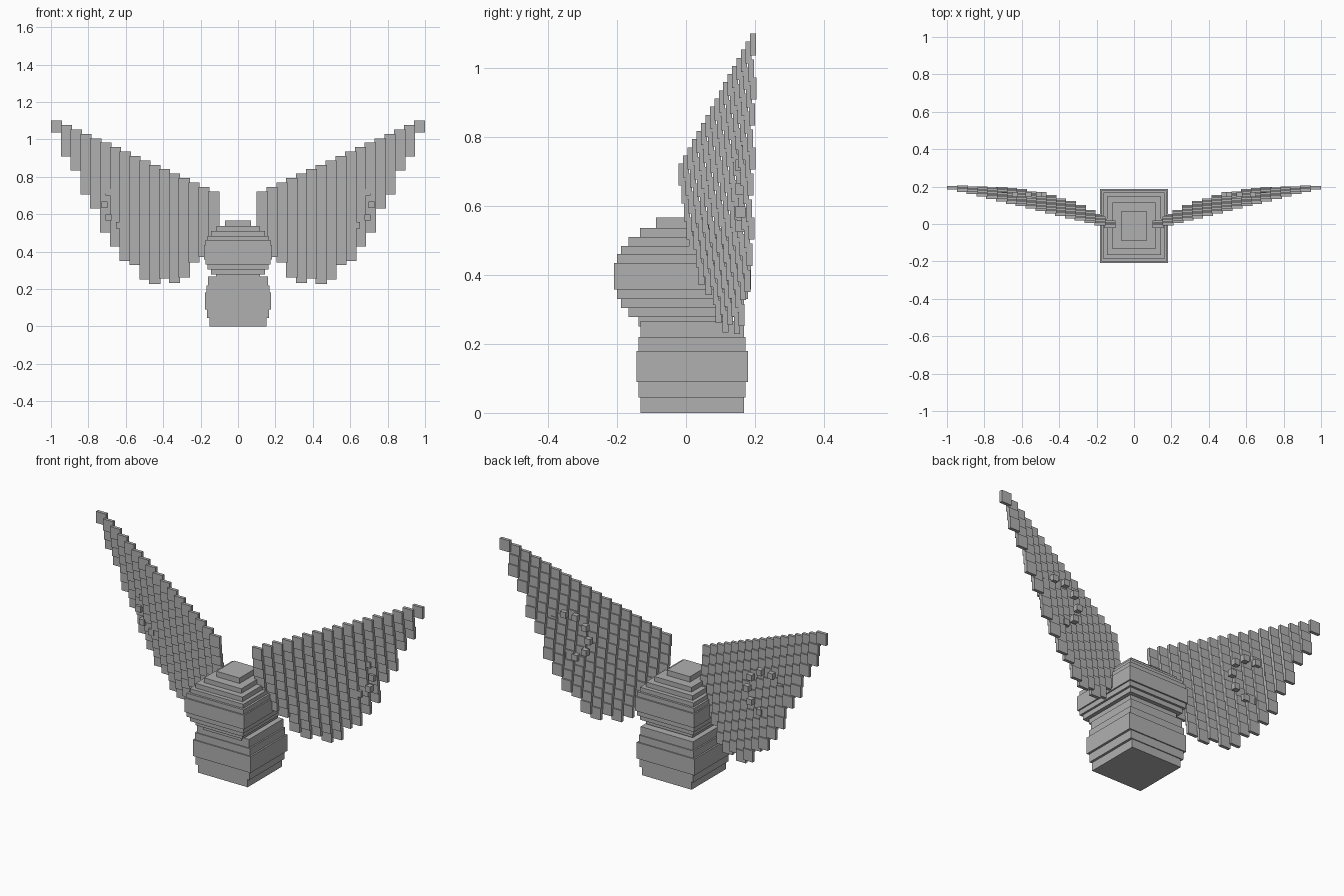
import bpy
import bmesh
import math
from mathutils import Matrix, Vector

default_cube = bpy.data.objects.get("Cube")
if default_cube:
    bpy.data.objects.remove(default_cube, do_unlink=True)

# Single flat stone colour
grey = bpy.data.materials.new("stone_grey")
grey.use_nodes = True
colour = (0.434, 0.434, 0.434, 1.0)
grey.diffuse_color = colour
grey.node_tree.nodes["Principled BSDF"].inputs["Base Color"].default_value = colour


def add_box(bm, centre, size):
    """Add one axis-aligned block to a mesh."""
    matrix = Matrix.Translation(Vector(centre)) @ Matrix.Diagonal((*size, 1.0))
    bmesh.ops.create_cube(bm, size=1.0, matrix=matrix)


def finish(bm, name):
    """Turn a mesh of blocks into a named grey object."""
    mesh = bpy.data.meshes.new(name)
    bm.to_mesh(mesh)
    bm.free()
    mesh.materials.append(grey)
    obj = bpy.data.objects.new(name, mesh)
    bpy.context.collection.objects.link(obj)
    return obj


def stacked_slabs(name, y, heights, half_widths, half_depths):
    """Stack square slabs between successive heights."""
    bm = bmesh.new()
    levels = zip(heights, heights[1:], half_widths, half_depths)
    for low, high, width, depth in levels:
        add_box(bm, (0, y, (low + high) / 2), (2 * width, 2 * depth, high - low))
    return finish(bm, name)


# Body: a short bulging stack
stacked_slabs(
    "body", 0.018,
    [0, 0.045, 0.09, 0.18, 0.22, 0.267],
    [0.152, 0.165, 0.177, 0.168, 0.16],
    [0.15, 0.155, 0.161, 0.155, 0.15],
)

# Head: a rounded stack, slightly deeper than wide
head_depths = [0.128, 0.156, 0.178, 0.19, 0.198, 0.19, 0.178, 0.156, 0.124, 0.077]
stacked_slabs(
    "head", -0.01,
    [0.25, 0.278, 0.304, 0.33, 0.357, 0.435, 0.461, 0.484, 0.51, 0.536, 0.566],
    [depth * 0.92 for depth in head_depths],
    head_depths,
)

# Wing: columns of overlapping feather tiles, listed from tip to root
feather_counts = [1, 3, 4, 6, 7, 9, 10, 11, 11, 12, 12, 11, 11, 10, 8, 7, 5]
tile_size = (0.06, 0.0175, 0.064)
column_step = Vector((-0.0525, -0.0129, -0.0236))
feather_step = Vector((0, 0.0075, -0.052))
wing_tip = Vector((0.97, 0.194, 1.068))


def build_wing(name, side):
    bm = bmesh.new()
    for column, count in enumerate(feather_counts):
        for row in range(count):
            x, y, z = wing_tip + column * column_step + row * feather_step
            add_box(bm, (side * x, y, z), tile_size)
    return finish(bm, name)


# Ring of small blocks set into each wing
def build_wing_ring(name, side, blocks=10, radius=0.115):
    bm = bmesh.new()
    for i in range(blocks):
        angle = math.tau * i / blocks
        x = 0.6 + radius * math.cos(angle)
        z = 0.65 + radius * math.sin(angle)
        add_box(bm, (side * x, 0.158, z), (0.032, 0.028, 0.033))
    return finish(bm, name)


for label, side in (("left", 1), ("right", -1)):
    build_wing(label + "_wing", side)
    build_wing_ring(label + "_wing_ring", side)
